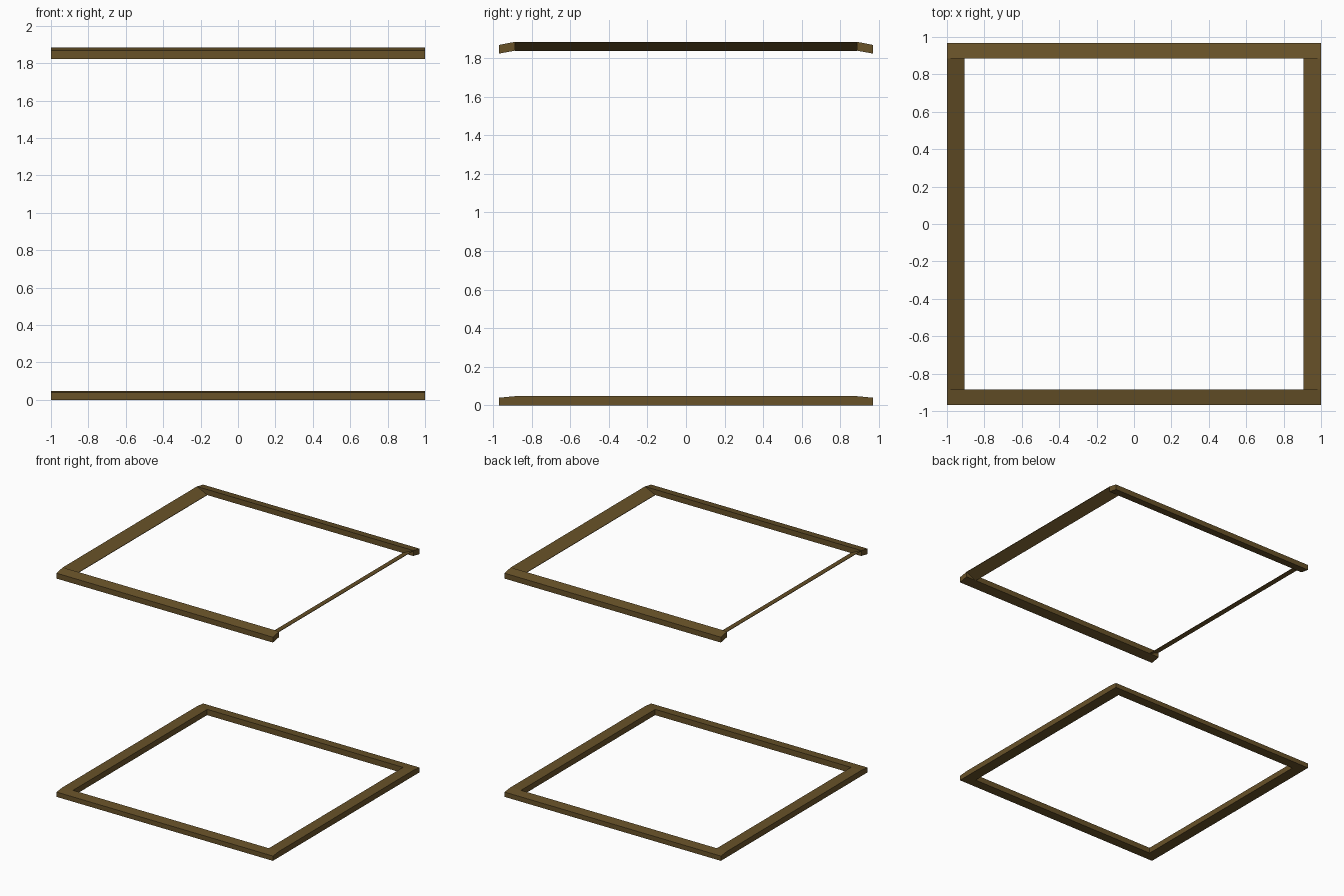
import bpy, bmesh

if "Cube" in bpy.data.objects:
    bpy.data.objects.remove(bpy.data.objects["Cube"])

wood = bpy.data.materials.new("dark_wood")
wood.diffuse_color = (0.14, 0.085, 0.022, 1)
wood.use_nodes = True
wood.node_tree.nodes["Principled BSDF"].inputs["Base Color"].default_value = wood.diffuse_color


def rail(name, profile, half, axis):
    """Extrude a (distance outward, height) profile along x or y, on both sides."""
    for side, tag in ((-1, "a"), (1, "b")):
        bm = bmesh.new()
        ends = []
        for t in (-half, half):
            ends.append([bm.verts.new((t, side * d, z) if axis == "x" else (side * d, t, z))
                         for d, z in profile])
            bm.faces.new(ends[-1])
        n = len(profile)
        for i in range(n):
            j = (i + 1) % n
            bm.faces.new((ends[0][i], ends[0][j], ends[1][j], ends[1][i]))
        bmesh.ops.recalc_face_normals(bm, faces=bm.faces)
        mesh = bpy.data.meshes.new(f"{name}_{tag}")
        bm.to_mesh(mesh)
        bm.free()
        mesh.materials.append(wood)
        bpy.context.collection.objects.link(bpy.data.objects.new(f"{name}_{tag}", mesh))


# Lower frame: square-edged side rails, end rails with a gently sloped top
rail("lower_end_rail", [(0.885, 0), (0.968, 0), (0.968, 0.04), (0.885, 0.048)], 1.0, "x")
rail("lower_side_rail", [(0.905, 0), (1.0, 0), (1.0, 0.048), (0.905, 0.048)], 0.885, "y")

# Upper frame: end rails slope down outward, thin side rails slope down inward
rail("upper_end_rail", [(0.885, 1.838), (0.968, 1.823), (0.968, 1.868), (0.885, 1.884)], 1.0, "x")
rail("upper_side_rail", [(0.905, 1.836), (1.0, 1.880), (1.0, 1.884), (0.905, 1.840)], 0.885, "y")
